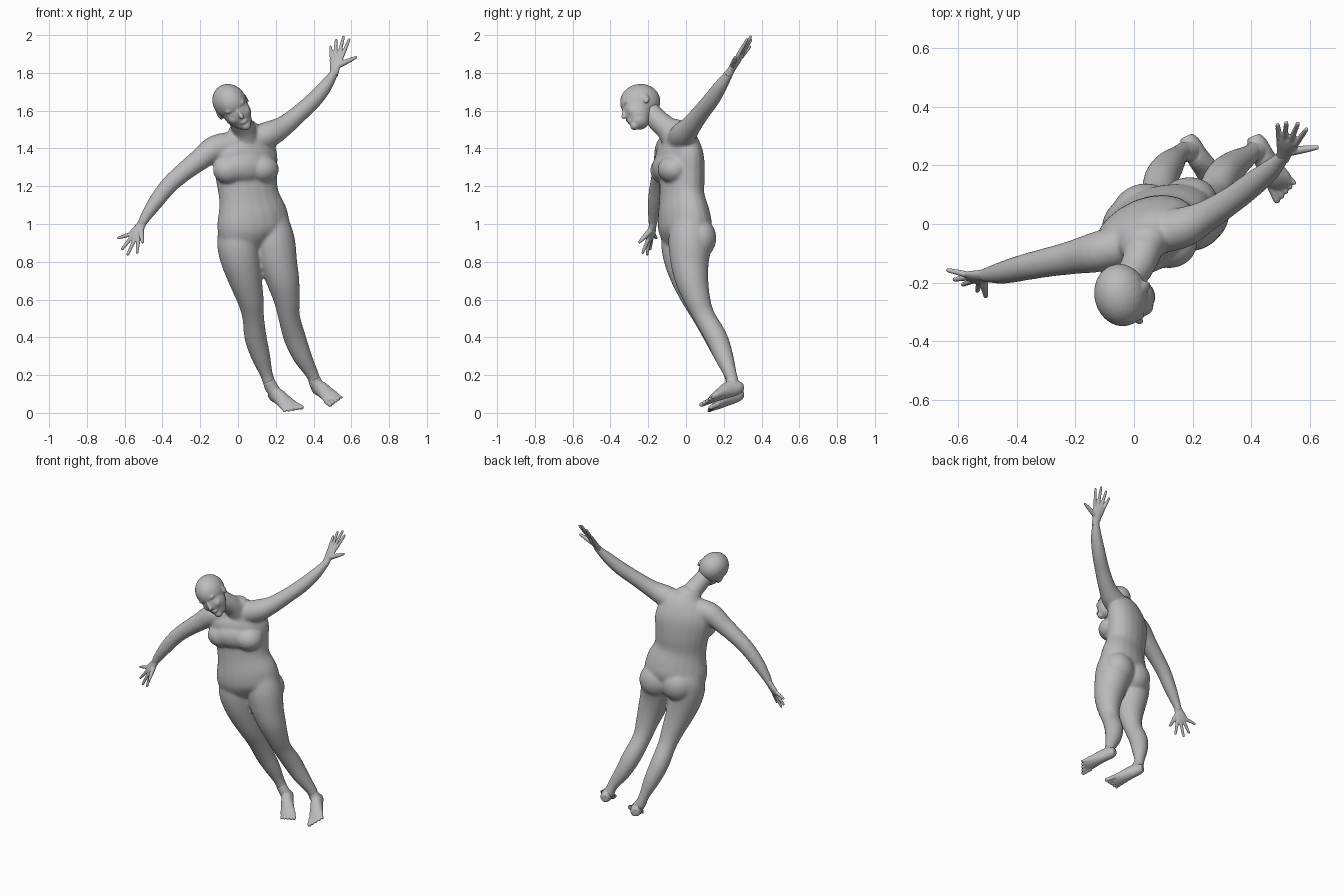
import bpy, bmesh, math
from mathutils import Vector, Matrix

cube = bpy.data.objects.get("Cube")
if cube:
    bpy.data.objects.remove(cube, do_unlink=True)

skin = bpy.data.materials.new("grey_skin")
skin.use_nodes = True
colour = (0.5, 0.5, 0.5, 1)
skin.diffuse_color = colour
skin.node_tree.nodes["Principled BSDF"].inputs["Base Color"].default_value = colour

WIDE = Vector((0.92, 0.38, 0.08))  # the body's own sideways axis
UP = Vector((0, 0, 1))


def smooth_path(rows, steps=4):
    """Catmull-Rom through rows of (x, y, z, half width, half depth)."""
    rows = [Vector(r if len(r) == 5 else (*r, r[-1])) for r in rows]
    padded = [rows[0]] + rows + [rows[-1]]
    out = []
    for a, b, c, d in zip(padded, padded[1:], padded[2:], padded[3:]):
        for i in range(steps):
            t = i / steps
            out.append(b + (c - a) * (t / 2) + (a * 2 - b * 5 + c * 4 - d) * (t * t / 2)
                       + (b * 3 - a - c * 3 + d) * (t ** 3 / 2))
    return out + [rows[-1]]


def tube(bm, rows, axis=WIDE, sides=20):
    """Closed loft of elliptical rings with a rounded far end."""
    path = smooth_path(rows)
    tip = path[-1].copy()
    reach = (path[-1] - path[-2]).to_3d().normalized() * tip[4]
    for grow, shrink in ((0.5, 0.85), (0.85, 0.5)):
        ring = tip * shrink
        ring[:3] = Vector(tip[:3]) + reach * grow
        path.append(ring)
    rings = []
    for i, row in enumerate(path):
        ahead, behind = path[min(i + 1, len(path) - 1)], path[max(i - 1, 0)]
        along = (Vector(ahead[:3]) - Vector(behind[:3])).normalized()
        across = (axis - along * axis.dot(along)).normalized()
        depth = along.cross(across)
        ring = []
        for k in range(sides):
            ang = math.tau * k / sides
            ring.append(bm.verts.new(Vector(row[:3]) + across * row[3] * math.cos(ang)
                                     + depth * row[4] * math.sin(ang)))
        rings.append(ring)
    for low, high in zip(rings, rings[1:]):
        for k in range(sides):
            n = (k + 1) % sides
            bm.faces.new((low[k], low[n], high[n], high[k]))
    bm.faces.new(rings[0][::-1])
    bm.faces.new(rings[-1])


def ball(bm, centre, radii, frame=Matrix.Identity(3)):
    mat = Matrix.Translation(centre) @ frame.to_4x4() @ Matrix.Diagonal((*radii, 1))
    bmesh.ops.create_uvsphere(bm, u_segments=24, v_segments=16, radius=1, matrix=mat)


def fuse(bm, name, voxel, rounds):
    """Blend the overlapping volumes of one part into a single smooth skin."""
    bmesh.ops.recalc_face_normals(bm, faces=bm.faces)
    mesh = bpy.data.meshes.new(name)
    bm.to_mesh(mesh)
    bm.free()
    ob = bpy.data.objects.new(name, mesh)
    bpy.context.collection.objects.link(ob)
    remesh = ob.modifiers.new("fuse", "REMESH")
    remesh.mode = "VOXEL"
    remesh.voxel_size = voxel
    soften = ob.modifiers.new("soften", "SMOOTH")
    soften.factor, soften.iterations = 0.5, rounds
    deps = bpy.context.evaluated_depsgraph_get()
    ob.data = bpy.data.meshes.new_from_object(ob.evaluated_get(deps))
    ob.modifiers.clear()
    ob.data.name = name
    ob.data.materials.clear()
    ob.data.materials.append(skin)
    ob.data.shade_smooth()


body = bmesh.new()

# Torso from crotch to neck base
tube(body, [(.108, .01, .885, .11, .07), (.092, .002, .93, .18, .11),
            (.083, -.004, .98, .2, .13), (.075, -.013, 1.05, .194, .127),
            (.057, -.022, 1.15, .166, .11), (.045, -.021, 1.25, .171, .11),
            (.037, -.026, 1.36, .181, .106), (.035, -.04, 1.44, .15, .088),
            (.03, -.06, 1.49, .088, .068)])
# Neck
tube(body, [(.04, -.045, 1.43, .078), (.03, -.095, 1.5, .064), (.008, -.15, 1.55, .058),
            (-.02, -.19, 1.6, .052)])
# Breasts with the chest filling between them
body_frame = Matrix.Rotation(math.atan2(.38, .92), 3, "Z")
ball(body, (-.045, -.112, 1.285), (.09, .075, .075), body_frame)
ball(body, (.128, -.066, 1.29), (.09, .084, .075), body_frame)
ball(body, (.045, -.095, 1.3), (.14, .073, .085), body_frame)
ball(body, (.035, -.07, 1.36), (.16, .075, .09), body_frame)
# Buttocks
ball(body, (.03, .042, .925), (.11, .095, .11), body_frame)
ball(body, (.178, .065, .925), (.11, .093, .11), body_frame)
# Legs
tube(body, [(.012, -.015, 1.02, .095), (.004, -.016, .94, .112), (.004, -.018, .87, .112),
            (.018, -.008, .79, .103), (.04, .014, .7, .088), (.066, .05, .6, .071),
            (.08, .092, .51, .058), (.093, .155, .4, .059), (.12, .2, .3, .051),
            (.152, .235, .2, .034), (.175, .25, .13, .034)])
tube(body, [(.165, .02, 1.02, .1), (.182, .02, .94, .112), (.196, .02, .87, .112),
            (.214, .02, .79, .101), (.238, .032, .7, .088), (.258, .06, .6, .07),
            (.27, .097, .51, .058), (.3, .16, .4, .059), (.34, .2, .3, .051),
            (.395, .237, .2, .034), (.41, .25, .15, .034)])
# Arms
tube(body, [(.07, -.035, 1.44, .07), (.165, -.012, 1.475, .07), (.245, .026, 1.52, .055),
            (.33, .08, 1.59, .047), (.4, .132, 1.655, .044), (.46, .18, 1.725, .037),
            (.5, .22, 1.785, .026), (.515, .235, 1.81, .023)], UP)
tube(body, [(-.02, -.068, 1.42, .07), (-.12, -.094, 1.4, .07), (-.21, -.114, 1.335, .058),
            (-.3, -.132, 1.265, .05), (-.37, -.147, 1.2, .046), (-.44, -.164, 1.11, .04),
            (-.5, -.174, 1.02, .027), (-.51, -.175, .995, .023)], UP)
fuse(body, "body", .0075, 16)

# Head, turned and tilted by its own frame: left, forward, up
crown = Vector((-.5, -.29, .82)).normalized()
face = Vector((.22, -.96, -.13))
face = (face - crown * face.dot(crown)).normalized()
head_frame = Matrix((crown.cross(face), face, crown)).transposed()
skull = Vector((-.04, -.242, 1.64))
head = bmesh.new()


def on_head(side, front, up):
    return skull + head_frame @ Vector((side, front, up))


# Cranium, face, jaw, chin and lips
ball(head, on_head(0, -.002, .008), (.088, .108, .097), head_frame)
ball(head, on_head(0, .03, -.05), (.074, .074, .09), head_frame)
ball(head, on_head(0, .036, -.1), (.054, .056, .052), head_frame)
ball(head, on_head(0, .072, -.13), (.026, .023, .024), head_frame)
ball(head, on_head(0, .09, -.1), (.022, .012, .01), head_frame)
# Nose
tube(head, [(*on_head(0, .095, -.015), .007), (*on_head(0, .105, -.042), .009),
            (*on_head(0, .113, -.064), .012)])
# Ears, brows and cheeks
for side in (1, -1):
    ball(head, on_head(side * .083, -.012, -.026), (.01, .019, .03), head_frame)
    ball(head, on_head(side * .03, .086, -.006), (.03, .012, .012), head_frame)
    ball(head, on_head(side * .036, .07, -.06), (.028, .024, .03), head_frame)
fuse(head, "head", .005, 6)


def hand(name, wrist, tips, thumb):
    """Palm, four fingers and thumb; tips run from index to little finger."""
    bm = bmesh.new()
    wrist, thumb = Vector(wrist), Vector(thumb)
    tips = [Vector(t) for t in tips]
    reach = (tips[1] + tips[2]) / 2 - wrist
    across = tips[0] - tips[3]
    across = (across - reach * across.dot(reach) / reach.length_squared).normalized()
    rows = ((-.1, .022, .02), (.15, .029, .018), (.35, .038, .016), (.48, .039, .012))
    tube(bm, [(*(wrist + reach * t), w, d) for t, w, d in rows], across)
    for i, tip in enumerate(tips):
        base = wrist + reach * .45 + across * (.03 - .02 * i)
        tube(bm, [(*base, .011), (*base.lerp(tip, .5), .0095), (*base.lerp(tip, .96), .0075)], across)
    base = wrist + reach * .18 + across * .015
    tube(bm, [(*base, .016), (*base.lerp(thumb, .5), .013), (*base.lerp(thumb, .94), .008)], reach)
    fuse(bm, name, .004, 2)


hand("left_hand", (.51, .232, 1.805),
     [(.59, .325, 1.98), (.56, .345, 1.995), (.52, .347, 1.978), (.49, .34, 1.94)],
     (.63, .262, 1.885))
hand("right_hand", (-.51, -.175, 1.0),
     [(-.535, -.23, .845), (-.585, -.207, .835), (-.615, -.19, .865), (-.637, -.157, .925)],
     (-.505, -.25, .9))


def foot(name, heel, toe, ankle, inner):
    """Foot along heel to toe; inner is the sign of the big-toe side."""
    bm = bmesh.new()
    heel, toe, ankle = Vector(heel), Vector(toe), Vector(ankle)
    along = toe - heel
    across = (UP.cross(along).normalized() + UP * .4)
    across = (across - along * across.dot(along) / along.length_squared).normalized()
    lift = along.cross(across).normalized()
    rows = ((-.03, .022, .024, 0), (.08, .034, .037, .008), (.3, .037, .044, .015),
            (.55, .042, .033, .006), (.72, .047, .025, 0), (.84, .045, .016, -.006))
    tube(bm, [(*(heel + along * t + lift * up), w, h) for t, w, h, up in rows], across)
    tube(bm, [(*ankle, .032), (*(heel + along * .2 + lift * .01), .036)], across)
    for i in range(5):
        out = across * inner * (.036 - .018 * i)
        size = .0145 - .0013 * i
        start = heel + along * .78 + out - lift * .006
        end = heel + along * (1.03 - .035 * i) + out * 1.2 - lift * .008
        tube(bm, [(*start, size), (*end, size * .85)], across)
    fuse(bm, name, .004, 3)


foot("right_foot", (.182, .294, .095), (.295, .115, .024), (.16, .24, .17), 1)
foot("left_foot", (.412, .294, .13), (.52, .1, .068), (.402, .242, .18), -1)
